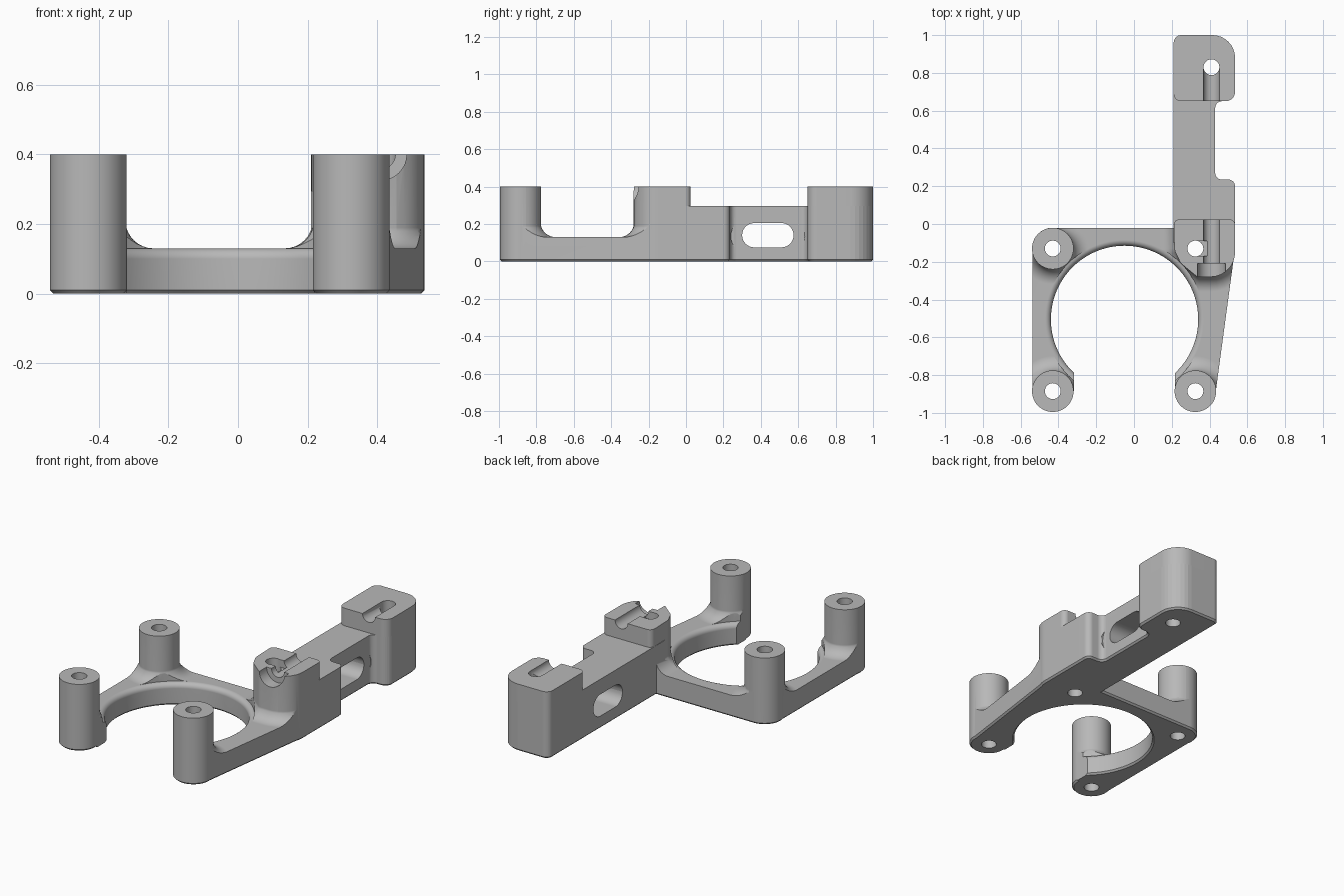
import bpy, bmesh, math
from math import sin, cos, pi
from mathutils import Vector, Matrix

if "Cube" in bpy.data.objects:
    bpy.data.objects.remove(bpy.data.objects["Cube"])

grey = bpy.data.materials.new("light_grey")
grey.use_nodes = True
grey.diffuse_color = (0.48, 0.48, 0.48, 1)
grey.node_tree.nodes["Principled BSDF"].inputs["Base Color"].default_value = (0.48, 0.48, 0.48, 1)


def circle(x, y, r, n=48):
    return [Vector((x + r * cos(2 * pi * i / n), y + r * sin(2 * pi * i / n))) for i in range(n)]


def rounded(corners, steps=8):
    """Counter-clockwise outline from (x, y, corner radius)."""
    out = []
    for i, (x, y, r) in enumerate(corners):
        p = Vector((x, y))
        if r == 0:
            out.append(p)
            continue
        u = (Vector(corners[i - 1][:2]) - p).normalized()
        v = (Vector(corners[(i + 1) % len(corners)][:2]) - p).normalized()
        half = u.angle(v) / 2
        c = p + (u + v).normalized() * r / sin(half)
        a, b = p + u * r / math.tan(half) - c, p + v * r / math.tan(half) - c
        arc = pi - 2 * half
        for k in range(steps + 1):
            t = k / steps
            out.append(c + (a * sin((1 - t) * arc) + b * sin(t * arc)) / sin(arc))
    return out


def offset(outline, d):
    out = []
    for i, p in enumerate(outline):
        e1 = (p - outline[i - 1]).normalized()
        e2 = (outline[(i + 1) % len(outline)] - p).normalized()
        n1, n2 = Vector((e1.y, -e1.x)), Vector((e2.y, -e2.x))
        out.append(p + (n1 + n2) * d / (1 + n1.dot(n2)))
    return out


def loft(name, outline, layers, matrix=None):
    """Closed solid from one outline, offset at each (offset, height) layer."""
    bm = bmesh.new()
    rings = [[bm.verts.new((p.x, p.y, z)) for p in offset(outline, d)] for d, z in layers]
    n = len(outline)
    for lo, hi in zip(rings, rings[1:]):
        for i in range(n):
            j = (i + 1) % n
            bm.faces.new((lo[i], lo[j], hi[j], hi[i]))
    bm.faces.new(rings[0][::-1])
    bm.faces.new(rings[-1])
    if matrix:
        bm.transform(matrix)
    bmesh.ops.recalc_face_normals(bm, faces=bm.faces)
    mesh = bpy.data.meshes.new(name)
    bm.to_mesh(mesh)
    bm.free()
    mesh.materials.append(grey)
    ob = bpy.data.objects.new(name, mesh)
    bpy.context.collection.objects.link(ob)
    return ob


def combine(target, other, operation):
    mod = target.modifiers.new("combine", "BOOLEAN")
    mod.operation, mod.solver, mod.object = operation, "EXACT", other
    bpy.context.view_layer.objects.active = target
    bpy.ops.object.modifier_apply(modifier=mod.name)
    bpy.data.objects.remove(other)


def solid(name, outline, top):
    return loft(name, outline, [(-0.01, 0), (0, 0.01), (0, top)])


def box(x0, x1, y0, y1):
    return [Vector(p) for p in ((x0, y0), (x1, y0), (x1, y1), (x0, y1))]


ALONG_Y = Matrix.Rotation(-pi / 2, 4, "X")   # local z becomes y, local y becomes -z
ALONG_X = Matrix(((0, 0, 1, 0), (1, 0, 0, 0), (0, 1, 0, 0), (0, 0, 0, 1)))
TOP, PLATE, ARM = 0.4, 0.13, 0.295
posts = [(-0.43, -0.13), (-0.43, -0.885), (0.325, -0.885)]

block = rounded([(0.21, 0.025, 0.03), (0.215, -0.14, 0.05), (0.247, -0.208, 0.03),
                 (0.335, -0.28, 0.03), (0.535, -0.28, 0.13), (0.535, 0.025, 0.03)])

# Plate outline with the round, front-open clearance
plate = solid("bracket", rounded([(-0.537, -0.885, 0), (0.433, -0.885, 0), (0.535, -0.13, 0),
                                  (0.535, -0.02, 0), (-0.537, -0.02, 0.105)]), 0.32)
lip = [(0.03 * (1 - cos(a)), 0.10 + 0.03 * sin(a)) for a in [k * pi / 12 for k in range(7)]]
opening = loft("opening", circle(-0.05, -0.505, 0.39, 96),
               [(0.02, -0.01), (0, 0.01)] + lip + [(0.03, 0.5)])
combine(plate, opening, "DIFFERENCE")
combine(plate, loft("front_gap", box(-0.318, 0.218, -1.1, -0.7), [(0, -0.1), (0, 0.5)]), "DIFFERENCE")

# Slab plus fillet flares around each upright, trimmed to the plate outline
R = 0.08
flare = [(R - 0.003, 0.05)] + [(R - R * sin(a) - 0.003, PLATE + R - R * cos(a))
                               for a in [k * pi / 16 for k in range(9)]]
slab = loft("slab", box(-0.8, 0.8, -1.2, 0.2), [(0, -0.1), (0, PLATE)])
for outline in [circle(x, y, 0.11) for x, y in posts] + [block]:
    combine(slab, loft("flare", outline, flare), "UNION")
combine(plate, slab, "INTERSECT")

# Posts, clamp block, arm and end block
for x, y in posts:
    combine(plate, solid("post", circle(x, y, 0.11), TOP), "UNION")
combine(plate, solid("clamp_block", block, TOP), "UNION")
arm = rounded([(0.21, -0.1, 0), (0.535, -0.1, 0), (0.535, 0.235, 0.035), (0.43, 0.235, 0.035),
               (0.43, 0.65, 0.035), (0.535, 0.65, 0.05), (0.535, 1, 0.12), (0.21, 1, 0.04)])
combine(plate, solid("arm", arm, ARM), "UNION")
end = rounded([(0.21, 0.65, 0.04), (0.535, 0.65, 0.05), (0.535, 1, 0.12), (0.21, 1, 0.04)])
combine(plate, solid("end_block", end, TOP), "UNION")

# Vertical screw holes
for x, y in posts + [(0.325, -0.13), (0.41, 0.83)]:
    combine(plate, loft("hole", circle(x, y, 0.042, 32), [(0, -0.1), (0, 0.6)]), "DIFFERENCE")

# Half-round channels in the block tops, with counterbore and small side notch
for r, y0, y1 in ((0.042, -0.25, 0.1), (0.074, -0.4, -0.21), (0.042, 0.6, 0.83)):
    combine(plate, loft("channel", circle(0.41, -TOP, r, 32), [(0, y0), (0, y1)], ALONG_Y), "DIFFERENCE")
combine(plate, loft("notch", box(0.33, 0.386, -0.17, -0.09), [(0, 0.355), (0, 0.5)]), "DIFFERENCE")


# Oval slot through the arm and its wider clearance on the recessed side
def oval(y0, y1, z, r):
    return rounded([(y0, z - r, r * 0.999), (y1, z - r, r * 0.999),
                    (y1, z + r, r * 0.999), (y0, z + r, r * 0.999)])


combine(plate, loft("slot", oval(0.3, 0.575, 0.14, 0.065), [(0, 0.1), (0, 0.7)], ALONG_X), "DIFFERENCE")
combine(plate, loft("slot_clearance", oval(0.24, 0.635, 0.135, 0.1), [(0, 0.432), (0, 0.7)], ALONG_X),
        "DIFFERENCE")

# Smooth shading with crisp edges
bpy.ops.object.select_all(action="DESELECT")
plate.select_set(True)
bpy.context.view_layer.objects.active = plate
bpy.ops.object.shade_smooth_by_angle(angle=math.radians(30))
normals = plate.modifiers.new("even_shading", "WEIGHTED_NORMAL")
normals.keep_sharp = True
